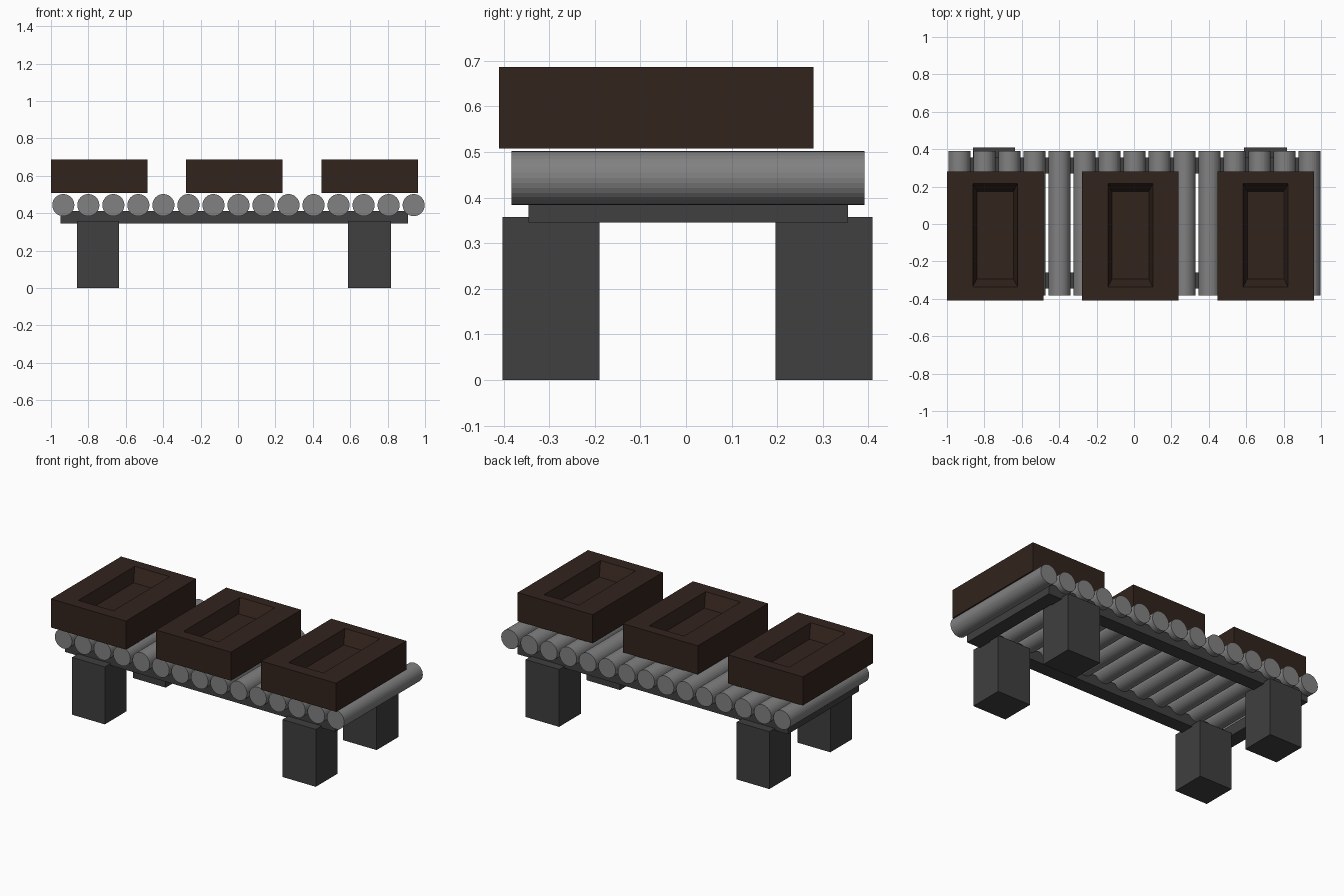
import bpy, bmesh
from math import pi
from mathutils import Matrix

if "Cube" in bpy.data.objects:
    bpy.data.objects.remove(bpy.data.objects["Cube"])


def material(name, color):
    m = bpy.data.materials.new(name)
    m.diffuse_color = (*color, 1)
    m.use_nodes = True
    m.node_tree.nodes["Principled BSDF"].inputs["Base Color"].default_value = m.diffuse_color
    return m


dark = material("dark_metal", (0.05, 0.05, 0.05))
steel = material("roller_steel", (0.22, 0.22, 0.22))
brown = material("brown", (0.032, 0.017, 0.012))


def finish(bm, name, mat):
    me = bpy.data.meshes.new(name)
    bm.to_mesh(me)
    bm.free()
    me.materials.append(mat)
    ob = bpy.data.objects.new(name, me)
    bpy.context.collection.objects.link(ob)
    return ob


def add_box(bm, x, y, z):
    size = Matrix.Diagonal((x[1] - x[0], y[1] - y[0], z[1] - z[0], 1))
    mid = Matrix.Translation((sum(x) / 2, sum(y) / 2, sum(z) / 2))
    return bmesh.ops.create_cube(bm, size=1, matrix=mid @ size)["verts"]


# four square legs
for side, x in (("left", (-0.86, -0.635)), ("right", (0.587, 0.817))):
    for end, y in (("front", (-0.402, -0.19)), ("back", (0.196, 0.409))):
        bm = bmesh.new()
        add_box(bm, x, y, (0, 0.357))
        finish(bm, f"{end}_{side}_leg", dark)

# rectangular frame: slab with an open middle
bm = bmesh.new()
add_box(bm, (-0.95, 0.91), (-0.345, 0.355), (0.345, 0.412))
caps = [f for f in bm.faces if abs(f.normal.z) > 0.9]
bmesh.ops.inset_individual(bm, faces=caps, thickness=0.122)
bmesh.ops.bridge_loops(bm, edges=[e for f in caps for e in f.edges])
bmesh.ops.delete(bm, geom=caps, context="FACES_ONLY")
bmesh.ops.recalc_face_normals(bm, faces=bm.faces)
finish(bm, "frame", dark)

# row of rollers
for i in range(15):
    bm = bmesh.new()
    x = -0.934 + i * 1.873 / 14
    bmesh.ops.create_cone(bm, cap_ends=True, segments=32, radius1=0.059, radius2=0.059,
                          depth=0.773, matrix=Matrix.Translation((x, 0.0045, 0.443))
                          @ Matrix.Rotation(pi / 2, 4, "X"))
    finish(bm, f"roller_{i + 1}", steel)

# three trays with a tapered recess
for i, x0 in enumerate((-1.0, -0.277, 0.446)):
    bm = bmesh.new()
    add_box(bm, (x0, x0 + 0.516), (-0.41, 0.28), (0.508, 0.686))
    top = max(bm.faces, key=lambda f: f.calc_center_median().z)
    cx = x0 + 0.258
    for (hx, y0, y1, z) in ((0.12, -0.337, 0.217, 0.686), (0.098, -0.294, 0.174, 0.606)):
        bmesh.ops.inset_region(bm, faces=[top], thickness=0.01)
        mid = top.calc_center_median()
        for v in top.verts:
            v.co = (cx + (hx if v.co.x > mid.x else -hx), y1 if v.co.y > mid.y else y0, z)
    finish(bm, f"tray_{i + 1}", brown)
